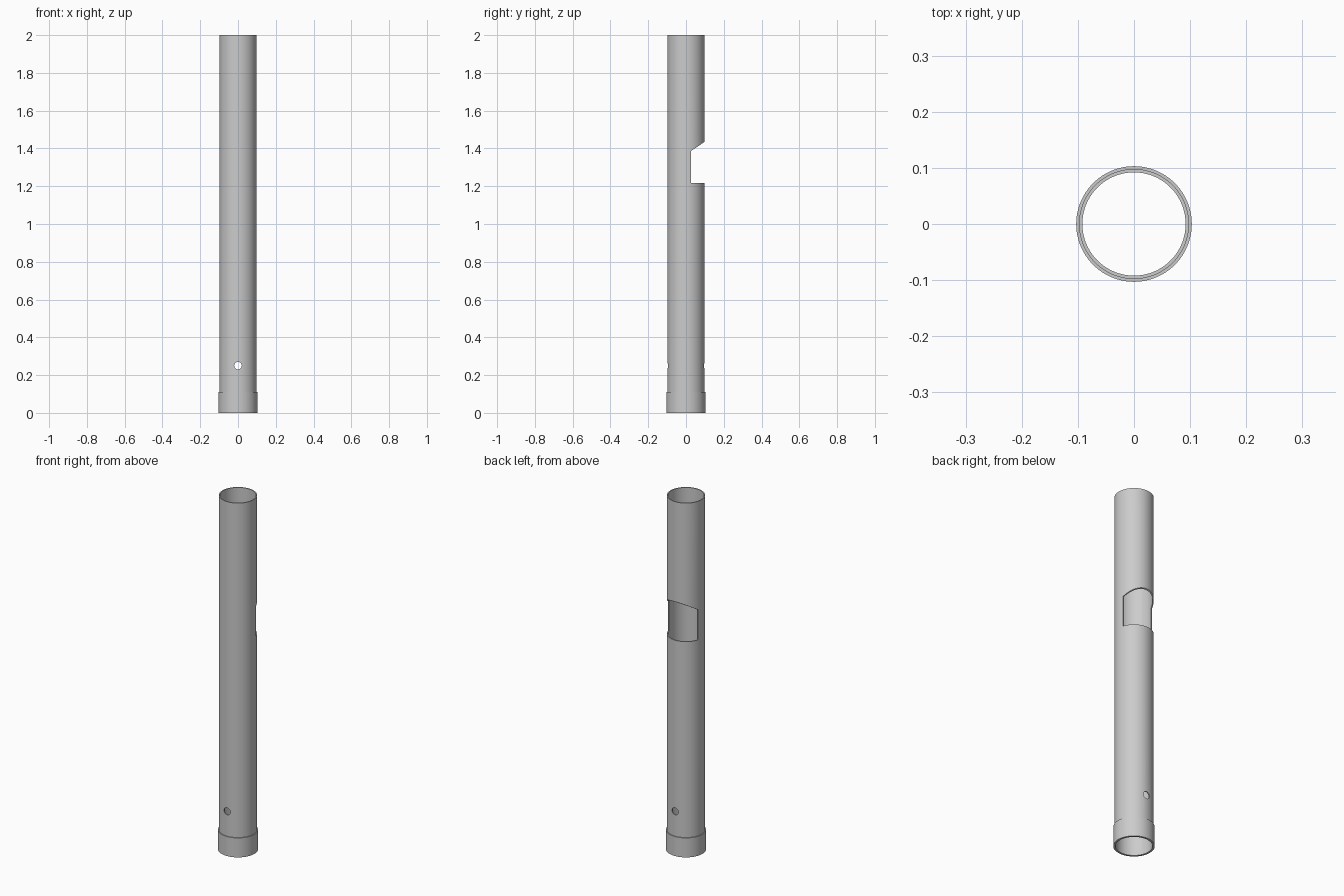
import bpy, bmesh, math

cube = bpy.data.objects.get("Cube")
if cube:
    bpy.data.objects.remove(cube, do_unlink=True)

TUBE_R, BORE_R, COLLAR_R = 0.098, 0.092, 0.103
HEIGHT, COLLAR_H = 2.0, 0.11
SEGMENTS = 96

metal = bpy.data.materials.new("plain grey")
metal.use_nodes = True
GREY = (0.6, 0.6, 0.6, 1)
metal.diffuse_color = GREY
metal.node_tree.nodes["Principled BSDF"].inputs["Base Color"].default_value = GREY


def add_object(name, bm):
    bmesh.ops.recalc_face_normals(bm, faces=bm.faces)
    mesh = bpy.data.meshes.new(name)
    bm.to_mesh(mesh)
    bm.free()
    obj = bpy.data.objects.new(name, mesh)
    bpy.context.collection.objects.link(obj)
    mesh.materials.append(metal)
    return obj


def lathe(name, profile):
    """Revolve a closed (radius, height) profile around z."""
    bm = bmesh.new()
    rings = []
    for i in range(SEGMENTS):
        a = math.tau * i / SEGMENTS
        rings.append([bm.verts.new((r * math.cos(a), r * math.sin(a), z)) for r, z in profile])
    n = len(profile)
    for i, ring in enumerate(rings):
        after = rings[(i + 1) % SEGMENTS]
        for j in range(n):
            k = (j + 1) % n
            bm.faces.new((ring[j], after[j], after[k], ring[k]))
    return add_object(name, bm)


def prism(name, outline, half_width):
    """Extrude a (y, z) outline along x."""
    bm = bmesh.new()
    face = bm.faces.new([bm.verts.new((-half_width, y, z)) for y, z in outline])
    out = bmesh.ops.extrude_face_region(bm, geom=[face])
    moved = [g for g in out["geom"] if isinstance(g, bmesh.types.BMVert)]
    bmesh.ops.translate(bm, verts=moved, vec=(2 * half_width, 0, 0))
    return add_object(name, bm)


# Hollow tube with a thicker collar at its foot
tube = lathe("tube_with_collar", [
    (BORE_R, 0), (COLLAR_R, 0), (COLLAR_R, COLLAR_H),
    (TUBE_R, COLLAR_H), (TUBE_R, HEIGHT), (BORE_R, HEIGHT)])

# Window in the back with a sloping upper edge
window = prism("window_cutter",
               [(0.026, 1.217), (0.15, 1.217), (0.15, 1.47), (0.026, 1.386)], 0.2)

# Pin hole through front and back
bpy.ops.mesh.primitive_cylinder_add(vertices=32, radius=0.02, depth=0.4,
                                    location=(0, 0, 0.25), rotation=(math.pi / 2, 0, 0))
pin_hole = bpy.context.object
pin_hole.name = "pin_hole_cutter"
pin_hole.data.materials.append(metal)

# Cut the openings, then smooth the round walls
bpy.ops.object.select_all(action='DESELECT')
bpy.context.view_layer.objects.active = tube
tube.select_set(True)
for cutter in (window, pin_hole):
    mod = tube.modifiers.new(cutter.name, 'BOOLEAN')
    mod.operation = 'DIFFERENCE'
    mod.solver = 'EXACT'
    mod.object = cutter
    bpy.ops.object.modifier_apply(modifier=mod.name)
    bpy.data.objects.remove(cutter, do_unlink=True)
bpy.ops.object.shade_smooth_by_angle(angle=math.radians(30))
